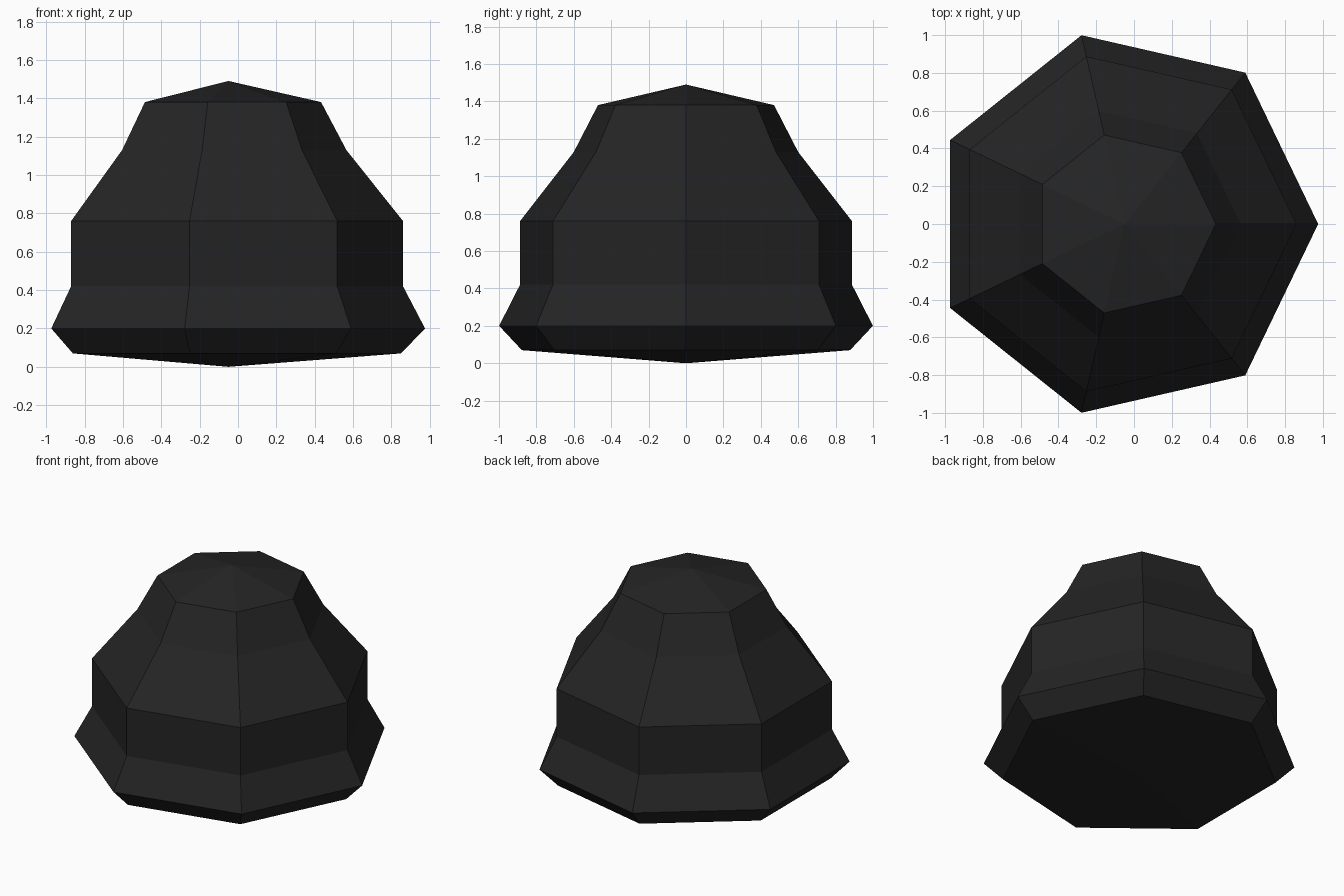
import bpy, bmesh, math

if "Cube" in bpy.data.objects:
    bpy.data.objects.remove(bpy.data.objects["Cube"])

SIDES = 7
CX = -0.05          # axis offset so the seven-sided body is centred on x = 0

# Profile: (radius at corners, height)
PROFILE = [(0.90, 0.07), (1.025, 0.20), (0.91, 0.42),
           (0.91, 0.76), (0.615, 1.13), (0.483, 1.38)]
BOTTOM, TOP = 0.0, 1.49

mat = bpy.data.materials.new("charcoal black")
mat.diffuse_color = (0.018, 0.018, 0.018, 1)
mat.use_nodes = True
mat.node_tree.nodes["Principled BSDF"].inputs["Base Color"].default_value = mat.diffuse_color

bm = bmesh.new()
rings = []
for r, z in PROFILE:
    rings.append([bm.verts.new((CX + r * math.cos(2 * math.pi * i / SIDES),
                                r * math.sin(2 * math.pi * i / SIDES), z))
                  for i in range(SIDES)])
low = bm.verts.new((CX, 0, BOTTOM))
high = bm.verts.new((CX, 0, TOP))

for i in range(SIDES):
    j = (i + 1) % SIDES
    # side walls
    for a, b in zip(rings, rings[1:]):
        bm.faces.new((a[i], a[j], b[j], b[i]))
    # shallow cone caps
    bm.faces.new((rings[0][j], rings[0][i], low))
    bm.faces.new((rings[-1][i], rings[-1][j], high))

bmesh.ops.recalc_face_normals(bm, faces=bm.faces)
mesh = bpy.data.meshes.new("knob_body")
bm.to_mesh(mesh)
bm.free()
mesh.materials.append(mat)
obj = bpy.data.objects.new("knob_body", mesh)
bpy.context.collection.objects.link(obj)
